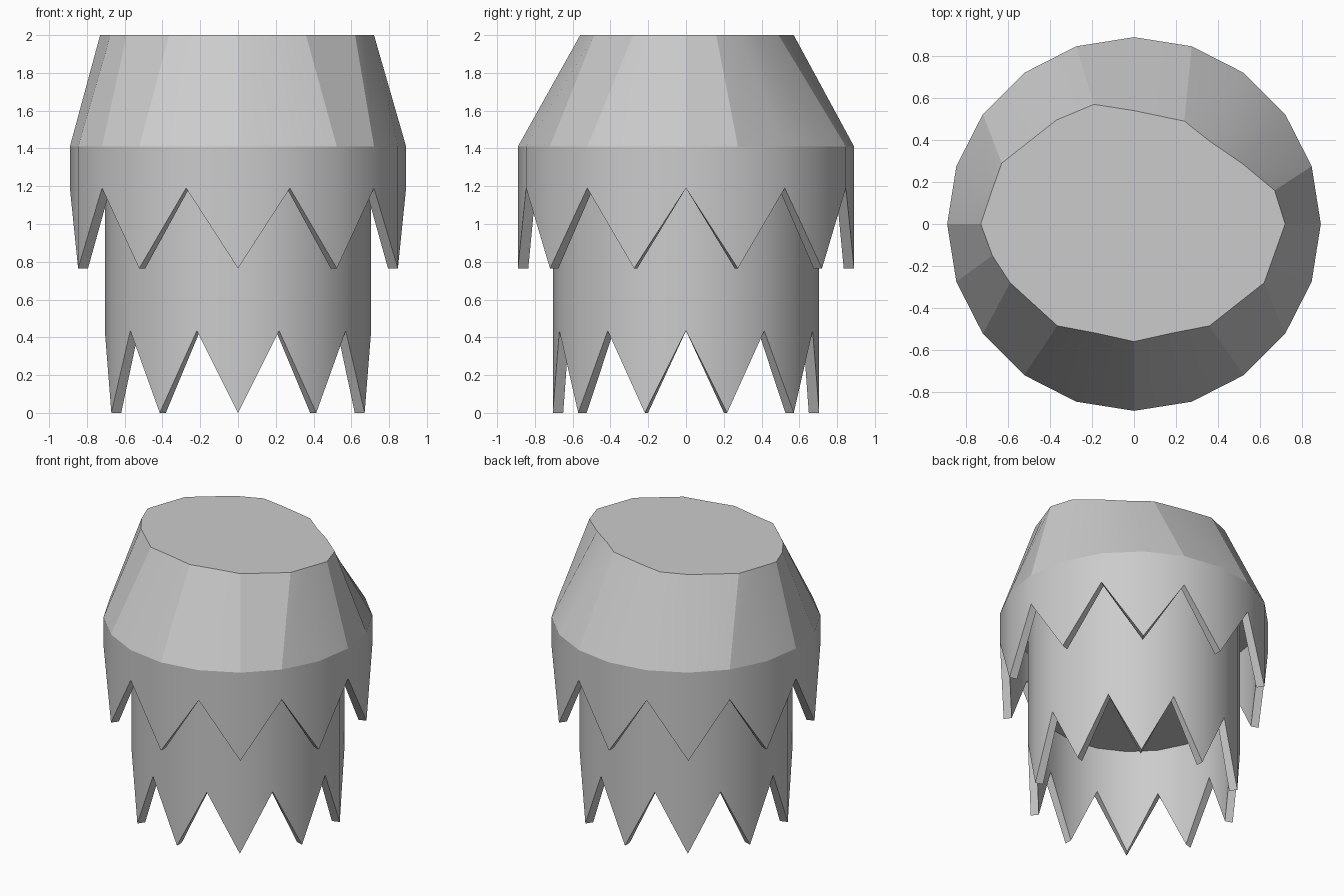
import bpy
import bmesh
import math

cube = bpy.data.objects.get("Cube")
if cube:
    bpy.data.objects.remove(cube, do_unlink=True)

SIDES = 20
RIM_R, RIM_Z, TOP_Z = 0.89, 1.41, 2.0

grey = bpy.data.materials.new("light grey")
grey.use_nodes = True
grey.diffuse_color = (0.6, 0.6, 0.6, 1)
grey.node_tree.nodes["Principled BSDF"].inputs["Base Color"].default_value = (0.6, 0.6, 0.6, 1)


def circle(radius, height):
    """Points counted from the front; height is a function of the index."""
    step = 2 * math.pi / SIDES
    return [(radius * math.sin(i * step), -radius * math.cos(i * step), height(i))
            for i in range(SIDES)]


def build(name, loops, cap_end, smooth_angle):
    """Bridge successive loops of points into a skin and close its end."""
    bm = bmesh.new()
    rings = [[bm.verts.new(p) for p in loop] for loop in loops]
    for a, b in zip(rings, rings[1:]):
        for i in range(SIDES):
            j = (i + 1) % SIDES
            bm.faces.new((a[i], a[j], b[j], b[i]))
    if cap_end:
        bm.faces.new(rings[-1])
    mesh = bpy.data.meshes.new(name)
    bm.to_mesh(mesh)
    bm.free()
    obj = bpy.data.objects.new(name, mesh)
    bpy.context.collection.objects.link(obj)
    mesh.materials.append(grey)
    bpy.ops.object.select_all(action='DESELECT')
    obj.select_set(True)
    bpy.context.view_layer.objects.active = obj
    bpy.ops.object.shade_smooth_by_angle(angle=math.radians(smooth_angle))
    return obj


def toothed_shell(name, outer, inner, tip, notch, ceiling):
    """Thick skirt with a zigzag hem, hollow up to the ceiling."""
    def hem(i):
        return notch if i % 2 else tip
    build(name, [circle(outer, lambda i: RIM_Z), circle(outer, hem),
                 circle(inner, hem), circle(inner, lambda i: ceiling)], True, 30)


# Two tiers of teeth
toothed_shell("lower_toothed_tier", 0.705, 0.65, 0.0, 0.435, 0.765)
toothed_shell("upper_toothed_tier", RIM_R, 0.835, 0.765, 1.19, RIM_Z - 0.01)

# Roughly cut sloping crown with a flat top
outline = [(0, -.56), (.18, -.52), (.36, -.485), (.62, -.28), (.67, -.14),
           (.72, 0), (.67, .16), (.52, .285), (.36, .395), (.24, .49),
           (0, .54), (-.19, .57), (-.37, .495), (-.63, .29), (-.68, .15),
           (-.73, 0), (-.675, -.15), (-.59, -.28), (-.365, -.485), (-.18, -.52)]
build("sloping_crown", [circle(RIM_R, lambda i: RIM_Z),
                        [(x, y, TOP_Z) for x, y in outline]], True, 15)
